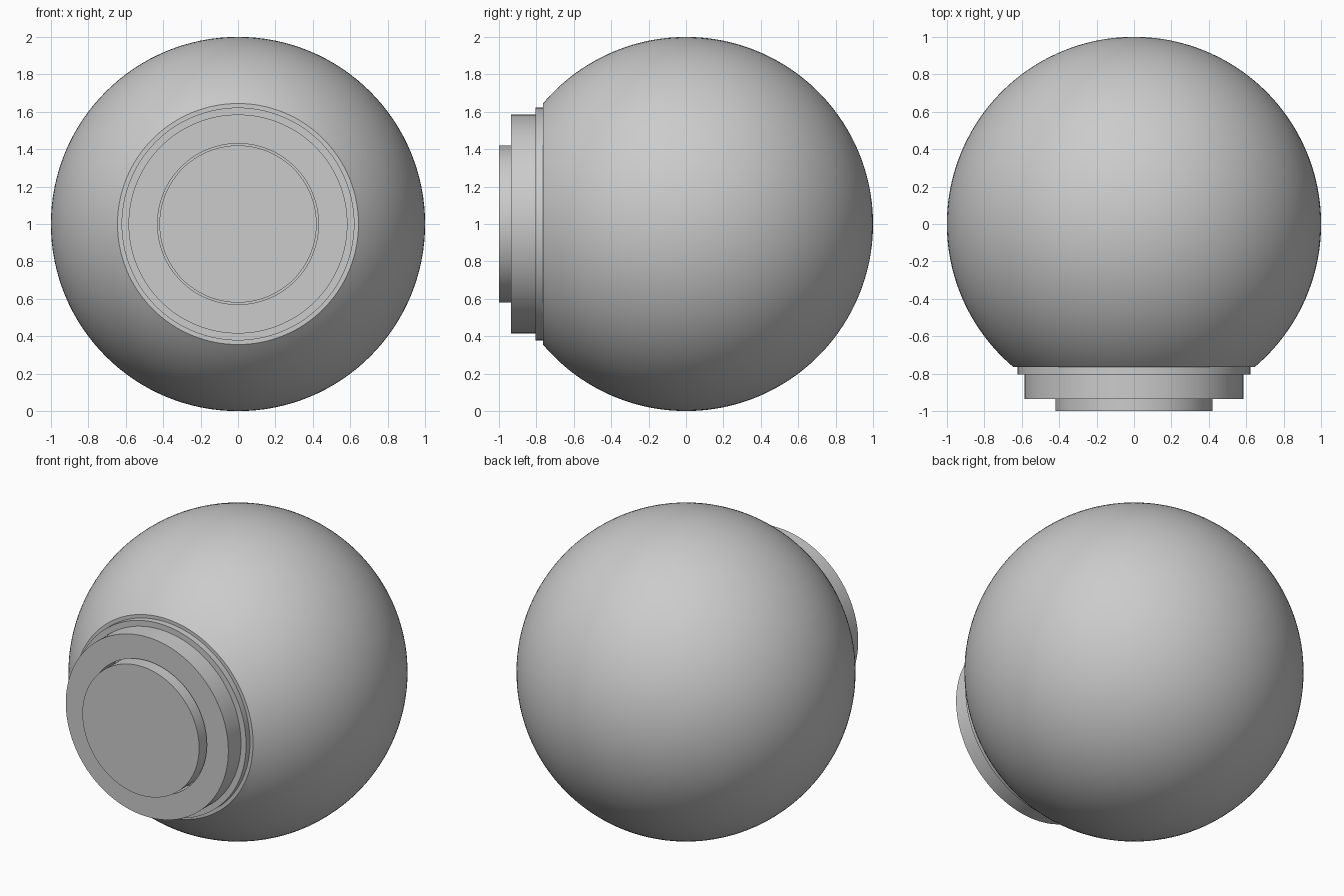
import bpy, bmesh
from math import sin, cos, pi, acos, radians
from mathutils import Vector

cube = bpy.data.objects.get("Cube")
if cube:
    bpy.data.objects.remove(cube, do_unlink=True)

SEGMENTS = 128
CENTRE_Z = 1.0

grey = bpy.data.materials.new("light grey")
grey.use_nodes = True
colour = (0.6, 0.6, 0.6, 1)
grey.diffuse_color = colour
grey.node_tree.nodes["Principled BSDF"].inputs["Base Color"].default_value = colour


def turned(name, profile):
    """Turn a profile of (radius, y) points around the front-to-back axis."""
    bm = bmesh.new()
    verts = [bm.verts.new((r, y, 0)) for r, y in profile]
    edges = [bm.edges.new(pair) for pair in zip(verts, verts[1:])]
    bmesh.ops.spin(bm, geom=verts + edges, cent=(0, 0, 0), axis=(0, 1, 0),
                   angle=2 * pi, steps=SEGMENTS, use_duplicate=False)
    bmesh.ops.remove_doubles(bm, verts=bm.verts, dist=0.0001)
    bmesh.ops.recalc_face_normals(bm, faces=bm.faces)
    mesh = bpy.data.meshes.new(name)
    bm.to_mesh(mesh)
    bm.free()
    mesh.materials.append(grey)
    obj = bpy.data.objects.new(name, mesh)
    obj.location = Vector((0, 0, CENTRE_Z))
    bpy.context.collection.objects.link(obj)
    bpy.ops.object.select_all(action='DESELECT')
    obj.select_set(True)
    bpy.context.view_layer.objects.active = obj
    bpy.ops.object.shade_smooth_by_angle(angle=radians(30))
    return obj


# Round body, sliced flat at the front
cut_y = -0.765
rings = 64
sweep = acos(cut_y)
arc = [(sin(sweep * i / rings), cos(sweep * i / rings)) for i in range(rings + 1)]
turned("globe_body", arc + [(0, cut_y)])

# Thin collar against the flat cut
turned("collar", [(0, cut_y), (0.622, cut_y), (0.622, -0.805), (0, -0.805)])

# Wide ring with a bore that holds the cap
turned("front_ring", [(0.43, -0.805), (0.585, -0.805), (0.585, -0.935),
                      (0.43, -0.935), (0.43, -0.805)])

# Front cap, sitting in the bore with a hairline gap
turned("front_cap", [(0, -0.805), (0.42, -0.805), (0.42, -1.0), (0, -1.0)])
